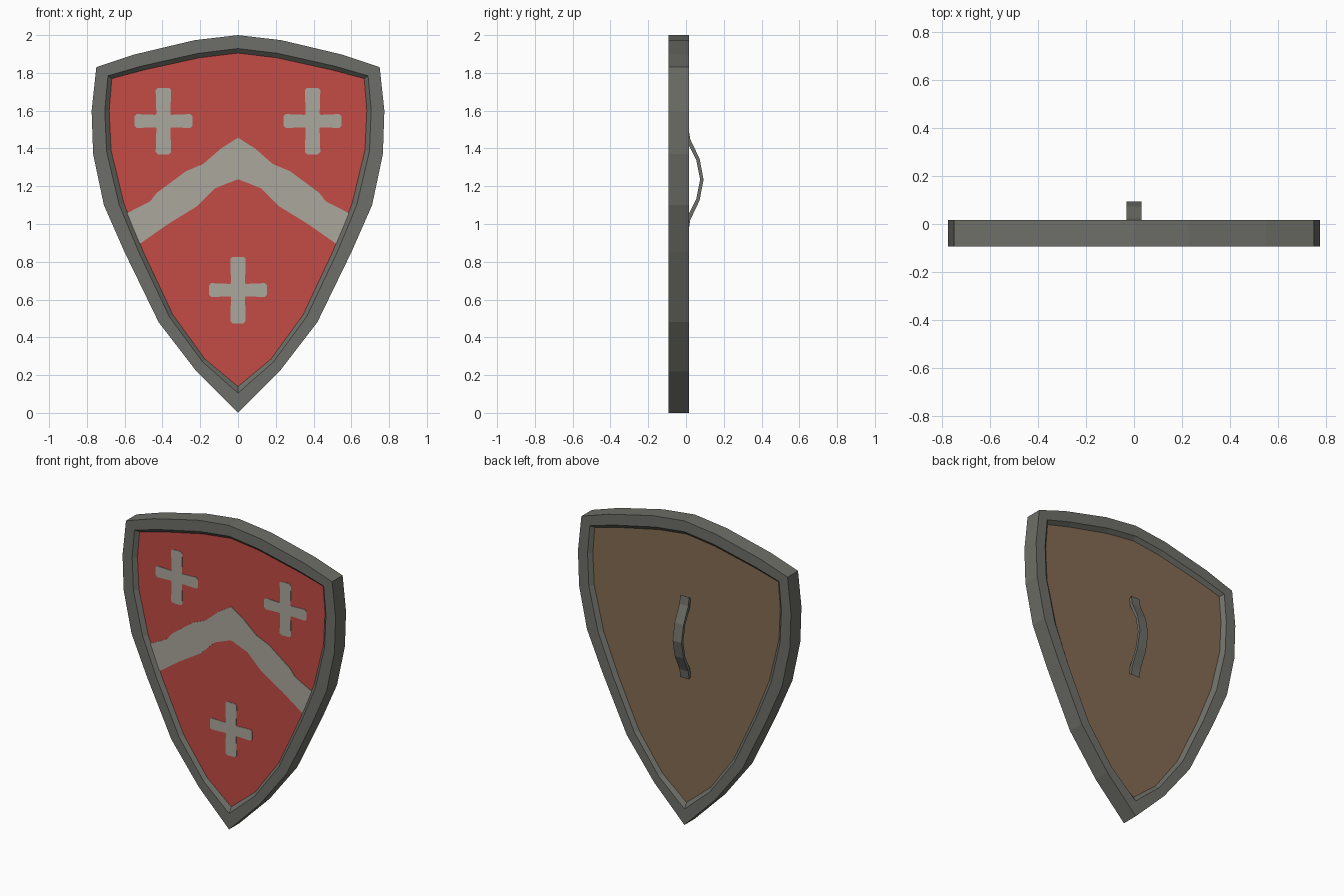
import bpy, bmesh

if "Cube" in bpy.data.objects:
    bpy.data.objects.remove(bpy.data.objects["Cube"])


def material(name, rgb):
    m = bpy.data.materials.new(name)
    m.diffuse_color = (*rgb, 1)
    m.use_nodes = True
    m.node_tree.nodes["Principled BSDF"].inputs["Base Color"].default_value = m.diffuse_color
    return m


STEEL = material("dark steel", (0.155, 0.157, 0.138))
RED = material("red paint", (0.55, 0.07, 0.058))
SILVER = material("pale silver paint", (0.41, 0.39, 0.34))
WOOD = material("brown wood", (0.23, 0.15, 0.085))


def finish(bm, name, mats):
    bmesh.ops.recalc_face_normals(bm, faces=bm.faces)
    me = bpy.data.meshes.new(name)
    bm.to_mesh(me)
    bm.free()
    for m in mats:
        me.materials.append(m)
    ob = bpy.data.objects.new(name, me)
    bpy.context.collection.objects.link(ob)
    return ob


def mirror(half):
    """Close a right-half outline whose first and last points lie on x = 0."""
    return half + [(-x, z) for x, z in half[-2:0:-1]]


def prism(name, outline, y0, y1, mats):
    """Extrude an x-z outline from y0 to y1."""
    bm = bmesh.new()
    a = [bm.verts.new((x, y0, z)) for x, z in outline]
    b = [bm.verts.new((x, y1, z)) for x, z in outline]
    bm.faces.new(a)
    bm.faces.new(b[::-1])
    n = len(outline)
    for i in range(n):
        j = (i + 1) % n
        bm.faces.new((a[i], b[i], b[j], a[j]))
    return finish(bm, name, mats)


FRONT, BACK = -0.093, 0.016
P_FRONT, P_BACK = -0.070, -0.006

outer = mirror([(0, 2), (.23, 1.973), (.55, 1.897), (.75, 1.83), (.775, 1.6),
                (.767, 1.37), (.71, 1.1), (.60, .85), (.42, .48), (.22, .22), (0, 0)])
inner = mirror([(0, 1.905), (.205, 1.88), (.50, 1.815), (.668, 1.77), (.682, 1.6),
                (.672, 1.39), (.603, 1.105), (.50, .85), (.345, .52), (.175, .285), (0, .14)])
lip = [(a[0] * .25 + b[0] * .75, a[1] * .25 + b[1] * .75) for a, b in zip(outer, inner)]

# rim: bevelled section swept around the shield outline
bm = bmesh.new()
section = [(outer, BACK), (outer, FRONT), (lip, FRONT), (inner, P_FRONT),
           (inner, P_BACK), (lip, BACK)]
rings = [[bm.verts.new((x, y, z)) for x, z in line] for line, y in section]
n = len(outer)
for k, ring in enumerate(rings):
    nxt = rings[(k + 1) % len(rings)]
    for i in range(n):
        j = (i + 1) % n
        bm.faces.new((ring[i], ring[j], nxt[j], nxt[i]))
finish(bm, "rim", [STEEL])

# board: red front, bare wood behind
board = prism("board", inner, P_FRONT, P_BACK, [RED, WOOD])
for f in board.data.polygons:
    f.material_index = 1 if f.normal.y > 0.5 else 0

# painted chevron
top = [(0, 1.457), (.09, 1.40), (.185, 1.317), (.275, 1.28), (.43, 1.165),
       (.465, 1.12), (.588, 1.057)]
bottom = [(.52, .895), (.37, 1.0), (.22, 1.092), (.12, 1.19), (0, 1.237)]
prism("chevron", mirror(top + bottom), P_FRONT - .003, P_FRONT + .001, [SILVER])

# painted crosses with softened tips
W, H, T, C = .154, .176, .037, .012
quarter = [(T, T), (T + .004, H - C), (T + .004 - C, H)]
for label, cx, cz in (("right", .395, 1.545), ("left", -.395, 1.545), ("lower", 0, .65)):
    q = [(W, T - C), (W - C, T), (T + .008, T - .004)] + quarter
    up = q + [(-x, z) for x, z in q[::-1]]
    full = up + [(-x, -z) for x, z in up]
    prism("cross_" + label, [(cx + x, cz + z) for x, z in full],
          P_FRONT - .003, P_FRONT + .001, [SILVER])

# handle: bent strap on the back
path = [(.27, .014), (.215, .022), (.11, .072), (0, .093),
        (-.11, .072), (-.215, .022), (-.27, .014)]
bm = bmesh.new()
prev = None
for dz, y in path:
    zi = 1.235 + dz * .95
    yi = max(y - .018, P_BACK - .002)
    loop = [bm.verts.new(p) for p in ((-.032, y, 1.235 + dz), (.032, y, 1.235 + dz),
                                      (.032, yi, zi), (-.032, yi, zi))]
    if prev:
        for i in range(4):
            j = (i + 1) % 4
            bm.faces.new((prev[i], prev[j], loop[j], loop[i]))
    else:
        bm.faces.new(loop)
    prev = loop
bm.faces.new(prev[::-1])
finish(bm, "handle", [STEEL])
